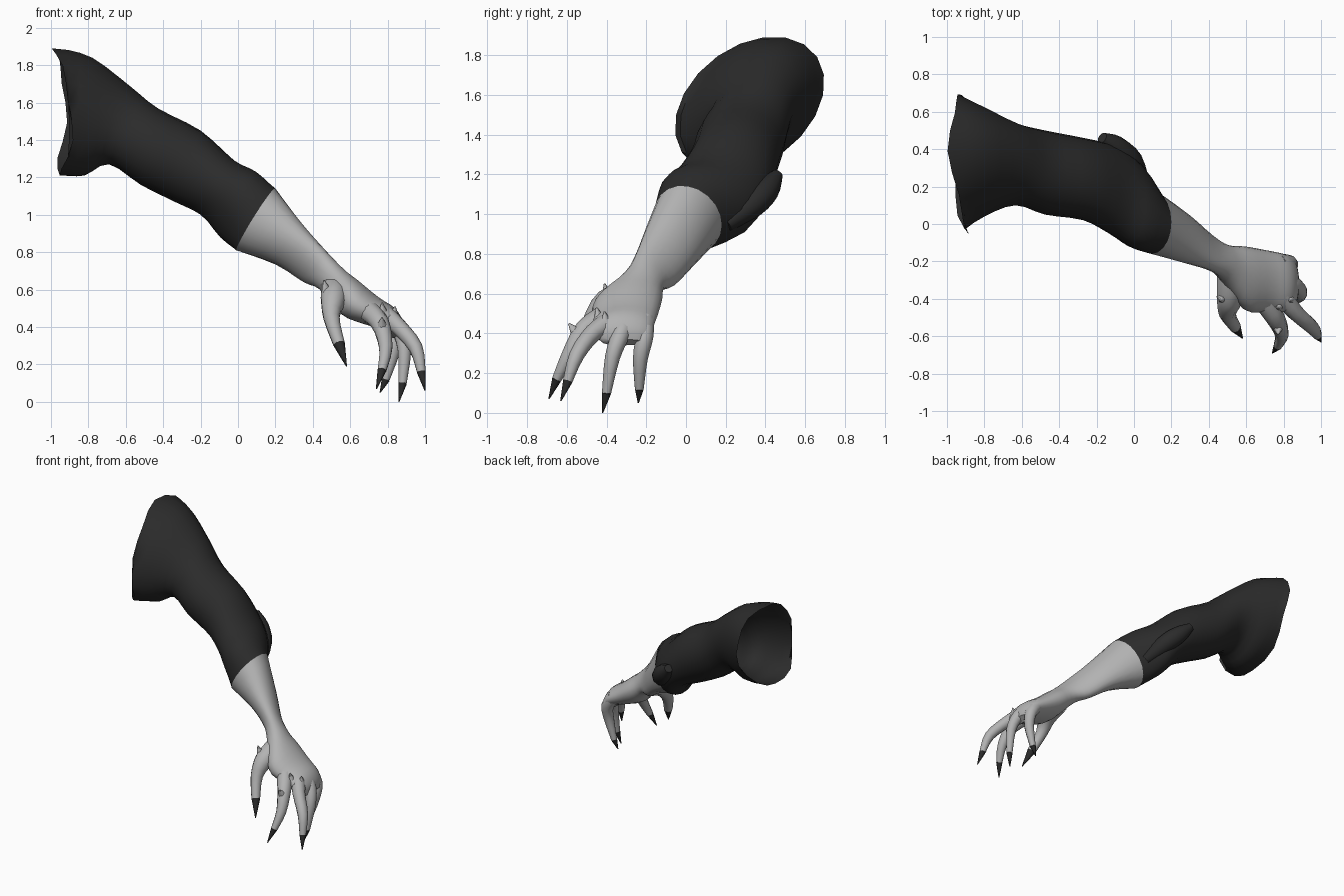
import bpy, bmesh, math
from mathutils import Vector

cube = bpy.data.objects.get("Cube")
if cube:
    bpy.data.objects.remove(cube, do_unlink=True)


def material(name, grey):
    mat = bpy.data.materials.new(name)
    mat.use_nodes = True
    colour = (grey, grey, grey, 1)
    mat.diffuse_color = colour
    node = mat.node_tree.nodes["Principled BSDF"]
    node.inputs["Base Color"].default_value = colour
    node.inputs["Roughness"].default_value = 0.8
    return mat


SLEEVE = material("black cloth", 0.024)
SKIN = material("grey skin", 0.45)
CLAW = material("dark claw", 0.024)


def loft(name, rings, mat, cap_start=False, cap_end=False):
    """Skin a list of equal-length point rings with quads."""
    bm = bmesh.new()
    rows = [[bm.verts.new(p) for p in ring] for ring in rings]
    count = len(rows[0])
    for a, b in zip(rows, rows[1:]):
        for i in range(count):
            j = (i + 1) % count
            bm.faces.new((a[i], a[j], b[j], b[i]))
    if cap_start:
        bm.faces.new(rows[0])
    if cap_end:
        bm.faces.new(rows[-1])
    bmesh.ops.recalc_face_normals(bm, faces=bm.faces[:])
    mesh = bpy.data.meshes.new(name)
    bm.to_mesh(mesh)
    bm.free()
    mesh.materials.append(mat)
    obj = bpy.data.objects.new(name, mesh)
    bpy.context.collection.objects.link(obj)
    bpy.ops.object.select_all(action="DESELECT")
    obj.select_set(True)
    bpy.context.view_layer.objects.active = obj
    bpy.ops.object.shade_smooth_by_angle(angle=math.radians(50))
    return obj


def spline(rows, steps):
    """Catmull-Rom interpolation of rows of numbers."""
    out = []
    last = len(rows) - 1
    for k in range(last):
        quad = [rows[max(k - 1, 0)], rows[k], rows[k + 1], rows[min(k + 2, last)]]
        for s in range(steps):
            t = s / steps
            out.append([b + t / 2 * (c - a + t * (2*a - 5*b + 4*c - d + t * (3*b - 3*c + d - a)))
                        for a, b, c, d in zip(*quad)])
    out.append(list(rows[last]))
    return out


def limb_ring(row, ripple=0.0, sides=20):
    """Oval through an upper and a lower point, spanning a range of y."""
    ux, uz, lx, lz, y0, y1, lean, skew = row
    centre = Vector(((ux + lx) / 2, (y0 + y1) / 2, (uz + lz) / 2))
    up = Vector(((ux - lx) / 2, skew, (uz - lz) / 2))
    side = Vector((0, (y1 - y0) / 2, lean))
    ring = []
    for i in range(sides):
        a = math.tau * i / sides
        p = centre + up * math.cos(a) + side * math.sin(a)
        p.x -= ripple * (math.cos(2 * a) + math.sin(a) / 2 + math.cos(5 * a) / 3)
        ring.append(p)
    return ring


def tube_rings(rows, sides=10):
    """Round rings along a path of x, y, z, radius."""
    pts = [Vector(r[:3]) for r in rows]
    rings = []
    for i, p in enumerate(pts):
        tangent = (pts[min(i + 1, len(pts) - 1)] - pts[max(i - 1, 0)]).normalized()
        u = tangent.cross(Vector((1, 0, 0))).normalized()
        v = tangent.cross(u)
        rings.append([p + rows[i][3] * (u * math.cos(math.tau * k / sides)
                                        + v * math.sin(math.tau * k / sides))
                      for k in range(sides)])
    return rings


# Limb sections: upper x, z, lower x, z, y range, lean, skew
upper_arm = [
    (-.95, 1.89, -.93, 1.21, -.05, .69, .05, .07),
    (-.78, 1.84, -.82, 1.21, .04, .62, .04, .05),
    (-.58, 1.69, -.69, 1.27, .10, .54, .03, .02),
    (-.43, 1.57, -.52, 1.16, .05, .50, .01, 0),
    (-.20, 1.45, -.34, 1.07, .02, .46, -.01, 0),
    (-.02, 1.29, -.20, 1.00, -.06, .42, -.03, 0),
    (.10, 1.22, -.10, .89, -.13, .34, -.06, 0),
    (.20, 1.14, -.01, .81, -.16, .18, -.03, 0),
]
forearm = [
    upper_arm[-1],
    (.35, .94, .20, .74, -.21, .06, -.04, -.02),
    (.46, .81, .35, .65, -.25, -.05, -.05, -.02),
    (.55, .72, .43, .61, -.31, -.11, -.03, 0),
    (.64, .65, .55, .47, -.46, -.12, .01, 0),
    (.75, .56, .66, .42, -.47, -.14, .01, 0),
    (.84, .50, .76, .39, -.47, -.16, 0, 0),
    (.88, .43, .80, .36, -.46, -.18, 0, 0),
    (.88, .37, .83, .34, -.42, -.21, 0, 0),
]

# Sleeve, open at the shoulder with an uneven hem
sleeve_rows = spline(upper_arm, 3)
loft("sleeve", [limb_ring(r, 0.035 if i == 0 else 0.0)
                for i, r in enumerate(sleeve_rows)], SLEEVE)

# Loose cloth behind the elbow
fold = [(-.17, .46, 1.20, .03), (-.10, .41, 1.13, .065),
        (-.02, .33, 1.05, .07), (.05, .20, .95, .04)]
loft("elbow_fold", tube_rings(spline(fold, 3)), SLEEVE, True, True)

# Forearm and palm in one skin
loft("forearm_and_palm", [limb_ring(r) for r in spline(forearm, 3)], SKIN, False, True)

# Digits: path with radius, ending at the claw tip
digits = {
    "thumb": [(.52, -.27, .60, .08), (.51, -.40, .55, .07), (.50, -.48, .45, .045),
              (.54, -.55, .31, .032), (.58, -.61, .19, .003)],
    "index_finger": [(.69, -.40, .49, .06), (.76, -.51, .42, .05), (.79, -.59, .29, .037),
                     (.77, -.65, .17, .024), (.74, -.69, .07, .003)],
    "middle_finger": [(.79, -.38, .46, .055), (.86, -.47, .40, .045), (.95, -.55, .29, .038),
                      (.98, -.595, .16, .024), (1.0, -.63, .06, .003)],
    "ring_finger": [(.79, -.30, .46, .055), (.86, -.33, .39, .046), (.89, -.37, .28, .038),
                    (.88, -.40, .10, .023), (.86, -.42, .00, .003)],
    "little_finger": [(.77, -.21, .47, .05), (.83, -.21, .38, .045), (.83, -.23, .27, .037),
                      (.79, -.235, .12, .022), (.76, -.24, .05, .003)],
}
for name, path in digits.items():
    loft(name, tube_rings(spline(path[:-1], 3)), SKIN, True, True)
    loft(name + "_claw", tube_rings(path[-2:], 8), CLAW, True, True)

# Pointed knuckles: base point and tip
spurs = {
    "thumb": ((.48, -.39, .56), (.46, -.41, .65)),
    "index": ((.77, -.54, .39), (.77, -.59, .45)),
    "index_base": ((.78, -.43, .44), (.77, -.45, .53)),
    "middle_base": ((.83, -.40, .43), (.84, -.41, .51)),
}
for name, (base, tip) in spurs.items():
    loft(name + "_knuckle_spur", tube_rings([(*base, .04), (*tip, .004)], 8), SKIN, True, True)
